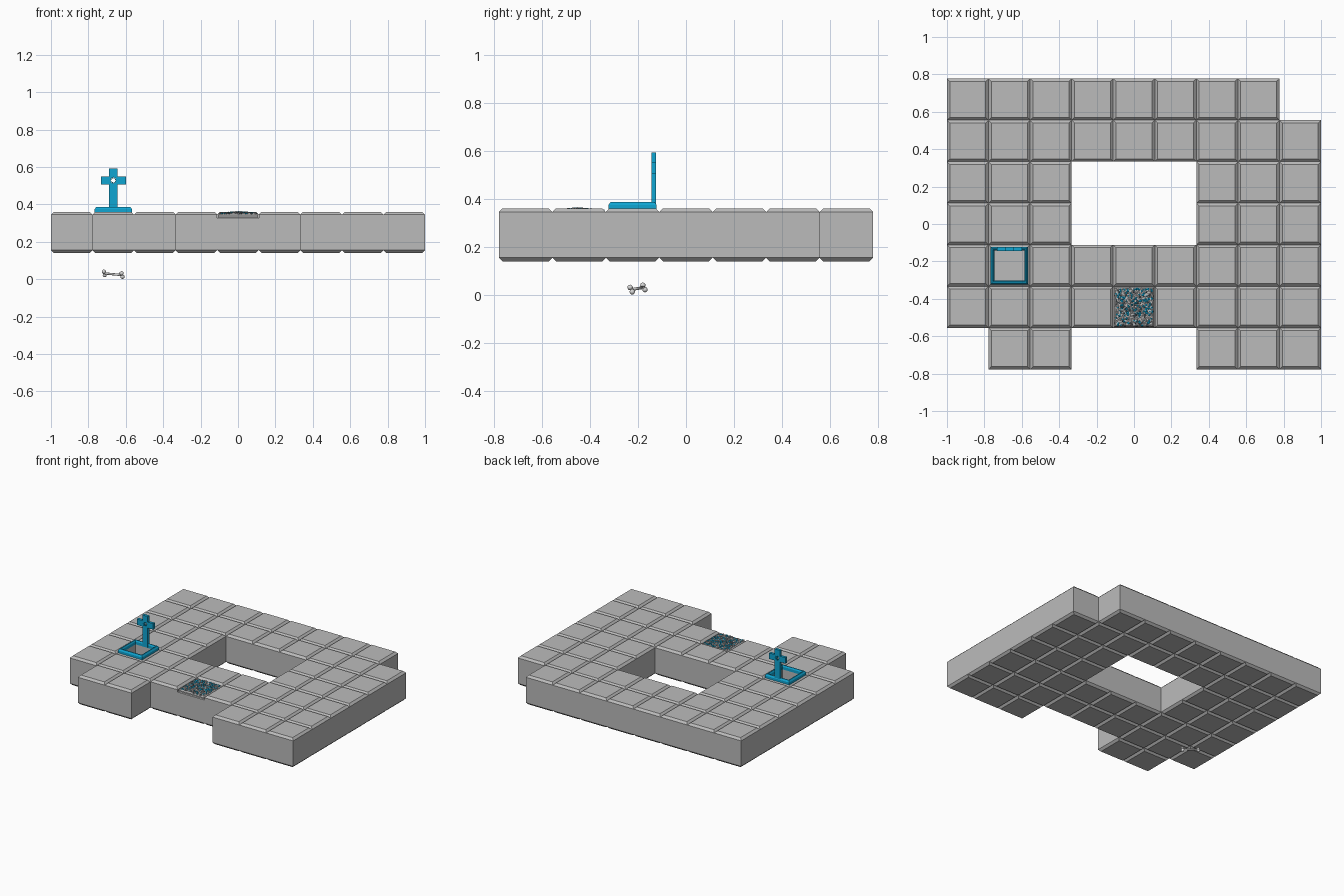
import bpy, bmesh, math, random
from mathutils import Vector, Matrix

random.seed(4)
if "Cube" in bpy.data.objects:
    bpy.data.objects.remove(bpy.data.objects["Cube"])


def material(name, rgb):
    m = bpy.data.materials.new(name)
    m.use_nodes = True
    m.diffuse_color = (*rgb, 1)
    m.node_tree.nodes["Principled BSDF"].inputs["Base Color"].default_value = (*rgb, 1)
    return m


stone = material("grey stone", (0.5, 0.5, 0.5))
blue = material("bright blue", (0.005, 0.38, 0.65))
pale = material("pale pebble", (0.68, 0.68, 0.68))
dark = material("dark pebble", (0.12, 0.15, 0.17))


def finish(name, bm, *mats):
    bmesh.ops.recalc_face_normals(bm, faces=bm.faces)
    mesh = bpy.data.meshes.new(name)
    bm.to_mesh(mesh)
    bm.free()
    for m in mats:
        mesh.materials.append(m)
    ob = bpy.data.objects.new(name, mesh)
    bpy.context.collection.objects.link(ob)
    return ob


def square_rings(bm, cx, cy, profile, closed=False):
    """Stack of square rings given as (half width, z)."""
    rings = []
    for h, z in profile:
        rings.append([bm.verts.new((cx + sx * h, cy + sy * h, z))
                      for sx, sy in ((-1, -1), (1, -1), (1, 1), (-1, 1))])
    pairs = list(zip(rings, rings[1:]))
    if closed:
        pairs.append((rings[-1], rings[0]))
    else:
        bm.faces.new(rings[0][::-1])
        bm.faces.new(rings[-1])
    for a, b in pairs:
        for i in range(4):
            j = (i + 1) % 4
            bm.faces.new((a[i], a[j], b[j], b[i]))


def box(bm, lo, hi):
    lo, hi = Vector(lo), Vector(hi)
    mat = Matrix.Translation((lo + hi) / 2) @ Matrix.Diagonal((*(hi - lo), 1))
    bmesh.ops.create_cube(bm, size=1, matrix=mat)


# Stone floor tiles: chamfered at top and bottom, straight sides
S = 2 / 9
H = S / 2
LOW, TOP, C = 0.14, 0.36, 0.015
base = [(H - C, LOW), (H, LOW + C)]
tile = base + [(H, TOP - C), (H - C, TOP)]
layout = ["########.",
          "#########",
          "###...###",
          "###...###",
          "#g#######",
          "####m####".replace("####m", "####m"),
          ".##...###"]
floor = bmesh.new()
for r, row in enumerate(layout):
    for c, kind in enumerate(row):
        x, y = (c - 4) * S, (3 - r) * S
        if kind == "#":
            square_rings(floor, x, y, tile)
        elif kind == "g":
            grave = (x, y)
        elif kind == "m":
            mound = (x, y)
finish("floor_tiles", floor, stone)

# Grave tile with a pit
gx, gy = grave
bm = bmesh.new()
square_rings(bm, gx, gy, tile + [(0.083, TOP), (0.083, 0.23)])
finish("grave_tile", bm, stone)

# Blue border around the pit
bm = bmesh.new()
square_rings(bm, gx, gy, [(0.1, TOP - 0.004), (0.1, 0.374), (0.092, 0.386),
                          (0.086, 0.386), (0.08, 0.376), (0.08, TOP - 0.004)], closed=True)
finish("grave_border", bm, blue)

# Cross headstone
yf, yb = gy + 0.078, gy + 0.098
zc = 0.528
bm = bmesh.new()
w, a, t = 0.022, 0.067, 0.022
outline = [(-w, TOP), (w, TOP), (w, zc - t), (a, zc - t), (a, zc + t), (w, zc + t),
           (w, 0.592), (-w, 0.592), (-w, zc + t), (-a, zc + t), (-a, zc - t), (-w, zc - t)]
face = bm.faces.new([bm.verts.new((gx + x, yf, z)) for x, z in outline])
new = bmesh.ops.extrude_face_region(bm, geom=[face])["geom"]
bmesh.ops.translate(bm, vec=(0, yb - yf, 0),
                    verts=[v for v in new if isinstance(v, bmesh.types.BMVert)])
cross = finish("grave_cross", bm, blue)

# Star-shaped hole through the cross
bm = bmesh.new()
star = []
for i in range(16):
    rad = 0.009 if i % 2 else 0.018
    ang = i * math.pi / 8
    star.append(bm.verts.new((gx + rad * math.cos(ang), yf - 0.02, zc + rad * math.sin(ang))))
new = bmesh.ops.extrude_face_region(bm, geom=[bm.faces.new(star)])["geom"]
bmesh.ops.translate(bm, vec=(0, 0.06, 0),
                    verts=[v for v in new if isinstance(v, bmesh.types.BMVert)])
cutter = finish("star_cutter", bm, blue)
cutter.hide_render = True
cutter.hide_set(True)
cutter.display_type = 'WIRE'
cut = cross.modifiers.new("star hole", 'BOOLEAN')
cut.operation = 'DIFFERENCE'
cut.solver = 'EXACT'
cut.object = cutter

# Pebble tile: stepped slab
mx, my = mound
bm = bmesh.new()
square_rings(bm, mx, my, base + [(H, 0.328), (H - 0.005, 0.333), (H - 0.005, 0.342),
                                 (H - 0.012, 0.35)])
finish("pebble_tile", bm, stone)

# Pebbles heaped slightly towards the middle
bm = bmesh.new()
N = 19
for i in range(N):
    for j in range(N):
        u = (i + 0.5) / N * 2 - 1 + random.uniform(-0.04, 0.04)
        v = (j + 0.5) / N * 2 - 1 + random.uniform(-0.04, 0.04)
        rise = 0.009 * max(0, 1 - math.hypot(u, v))
        size = random.uniform(0.0045, 0.0075)
        spot = (mx + u * 0.1, my + v * 0.1, 0.351 + rise)
        mat = (Matrix.Translation(spot) @ Matrix.Rotation(random.uniform(0, 3), 4, 'Z')
               @ Matrix.Diagonal((size * 1.2, size, size * 0.8, 1)))
        verts = bmesh.ops.create_icosphere(bm, subdivisions=1, radius=1, matrix=mat)["verts"]
        pick = random.choice((0, 0, 1, 1, 2, 3))
        for f in {f for vert in verts for f in vert.link_faces}:
            f.material_index = pick
finish("pebbles", bm, stone, blue, pale, dark)

# Bone beneath the grave
bm = bmesh.new()
left, right = Vector((-0.715, -0.175, 0.031)), Vector((-0.62, -0.228, 0.022))
axis = right - left
turn = axis.to_track_quat('Z', 'Y').to_matrix().to_4x4()
bmesh.ops.create_cone(bm, cap_ends=True, segments=10, radius1=0.006, radius2=0.006,
                      depth=axis.length, matrix=Matrix.Translation((left + right) / 2) @ turn)
side = (axis.normalized().cross(Vector((0, 0, 1))) * 0.5 + Vector((0, 0, 0.9))).normalized()
for end in (left, right):
    for s in (-1, 1):
        bmesh.ops.create_icosphere(bm, subdivisions=2, radius=0.0115,
                                   matrix=Matrix.Translation(end + side * s * 0.0105))
bone = finish("bone", bm, pale)
for p in bone.data.polygons:
    p.use_smooth = True
